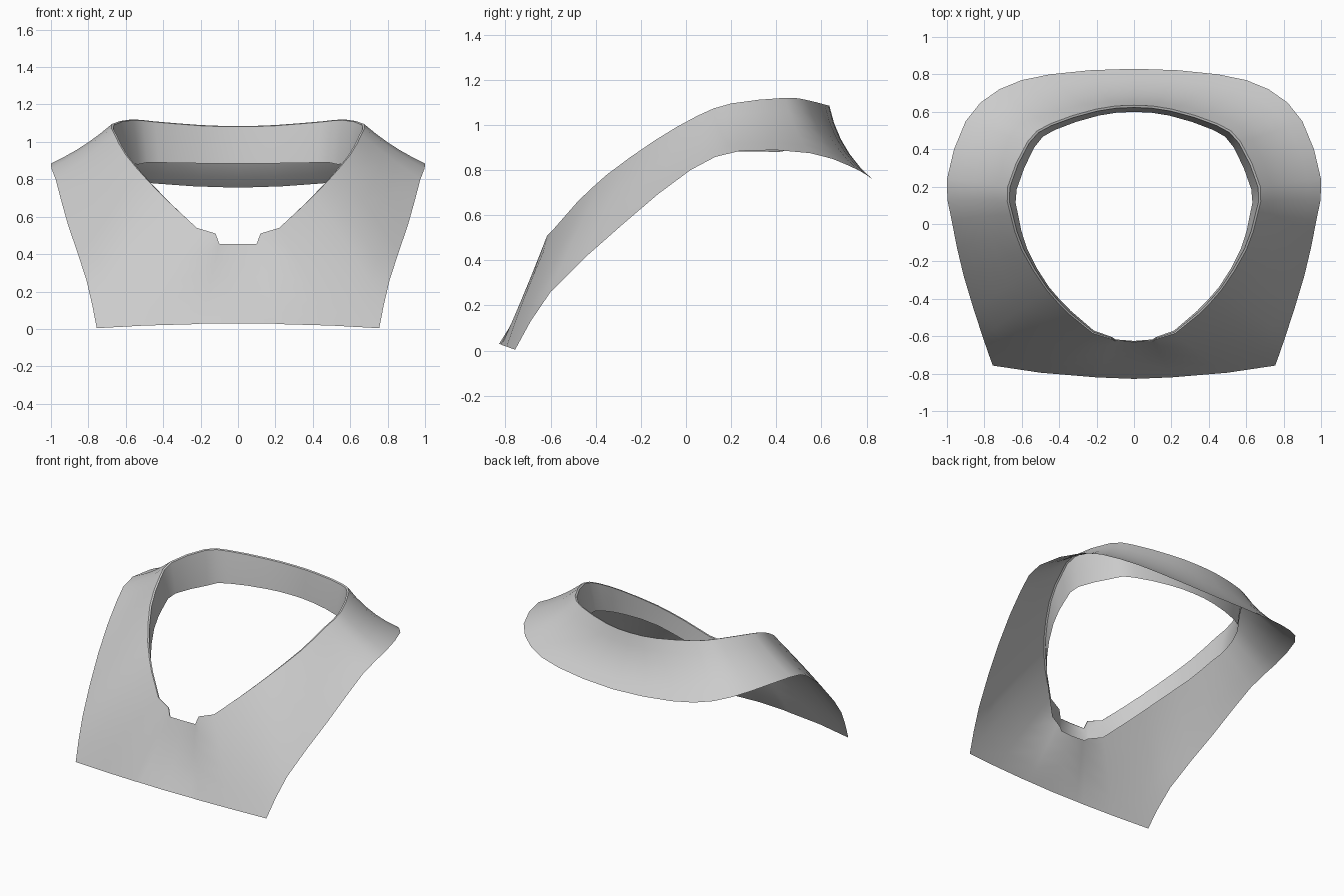
import bpy, bmesh
from mathutils import Vector

if "Cube" in bpy.data.objects:
    bpy.data.objects.remove(bpy.data.objects["Cube"])

# Half-collar key stations, front to back: (neckline point, hem point)
FRONT = [
    ((0, -.63, .455), (0, -.828, .03)),
    ((.10, -.627, .455), (.20, -.82, .028)),
    ((.12, -.615, .51), (.25, -.816, .025)),
    ((.22, -.585, .54), (.50, -.795, .018)),
]
SIDE = [
    ((.35, -.48, .66), (.755, -.757, .004)),
    ((.47, -.35, .78), (.81, -.60, .26)),
    ((.60, -.14, .93), (.91, -.28, .56)),
    ((.66, .05, 1.04), (.975, .02, .80)),
    ((.675, .20, 1.095), (1.0, .24, .885)),
    ((.57, .44, 1.12), (.90, .55, .875)),
    ((.45, .535, 1.11), (.72, .72, .82)),
    ((.20, .615, 1.09), (.45, .80, .778)),
    ((0, .635, 1.085), (0, .83, .755)),
]
SEG = 5


def clamp(v):
    return max(0.0, min(1.0, v))


def halfway(points, i):
    """Smooth midpoint between points i and i + 1."""
    b, c = points[i], points[i + 1]
    a = points[i - 1] if i else 2 * b - c
    if i + 2 < len(points):
        d = points[i + 2]
    else:  # mirrored neighbour across the centre line
        d = Vector((-b.x, b.y, b.z))
    return (9 * (b + c) - a - d) / 16


def refine(points):
    out = []
    for i in range(len(points) - 1):
        out += [points[i], halfway(points, i)]
    return out + [points[-1]]


def edge_line(side):
    front = [Vector(s[side]) for s in FRONT]
    return front + refine([Vector(s[side]) for s in SIDE])


necks, hems = edge_line(0), edge_line(1)
last = len(necks) - 1
bm = bmesh.new()
columns = []
for i, (neck, hem) in enumerate(zip(necks, hems)):
    # Surface normal from the hem direction
    if i in (0, last):
        tangent = Vector((1 if i == 0 else -1, 0, 0))
    else:
        tangent = hems[i + 1] - hems[i - 1]
    normal = (hem - neck).cross(tangent).normalized()
    inward = Vector((-neck.x, -neck.y, 0)).normalized()

    # Panel is hollow at the centre front and towards the back
    bulge = .012 - .045 * clamp((neck.y + .4) / 1.03)
    # Lip gets deeper towards the back
    depth = .14 + .1 * clamp((neck.y + .3) / .7) - .2 * max(0, neck.y - .44)
    inset = .02 + .03 * clamp((neck.y + .3) / .5) - .06 * max(0, neck.y - .4)
    if neck.y < -.55:
        bulge -= .03 * clamp(1 - neck.x / .25)
        inset = .005 + .05 * neck.x
    if neck.y < -.62:
        depth = .10

    # Inner lip, folded rim, then the outer panel
    points = [neck + inward * inset - Vector((0, 0, depth)),
              neck + inward * (inset * .7) - Vector((0, 0, depth * .5)),
              neck + inward * min(.012, inset * .5) - Vector((0, 0, .004))]
    for k in range(SEG + 1):
        t = k / SEG
        points.append(neck.lerp(hem, t) + normal * bulge * 4 * t * (1 - t))
    columns.append([bm.verts.new(p) for p in points])

for a, b in zip(columns, columns[1:]):
    for k in range(len(a) - 1):
        bm.faces.new((a[k], a[k + 1], b[k + 1], b[k]))

mesh = bpy.data.meshes.new("collar_yoke")
bm.to_mesh(mesh)
bm.free()
collar = bpy.data.objects.new("collar_yoke", mesh)
bpy.context.collection.objects.link(collar)

# Mirror to the other shoulder
mirror = collar.modifiers.new("mirror", 'MIRROR')
mirror.use_clip = True
mirror.merge_threshold = .001

bpy.context.view_layer.objects.active = collar
collar.select_set(True)
bpy.ops.object.modifier_apply(modifier="mirror")
bpy.ops.object.shade_smooth_by_angle(angle=.7)
